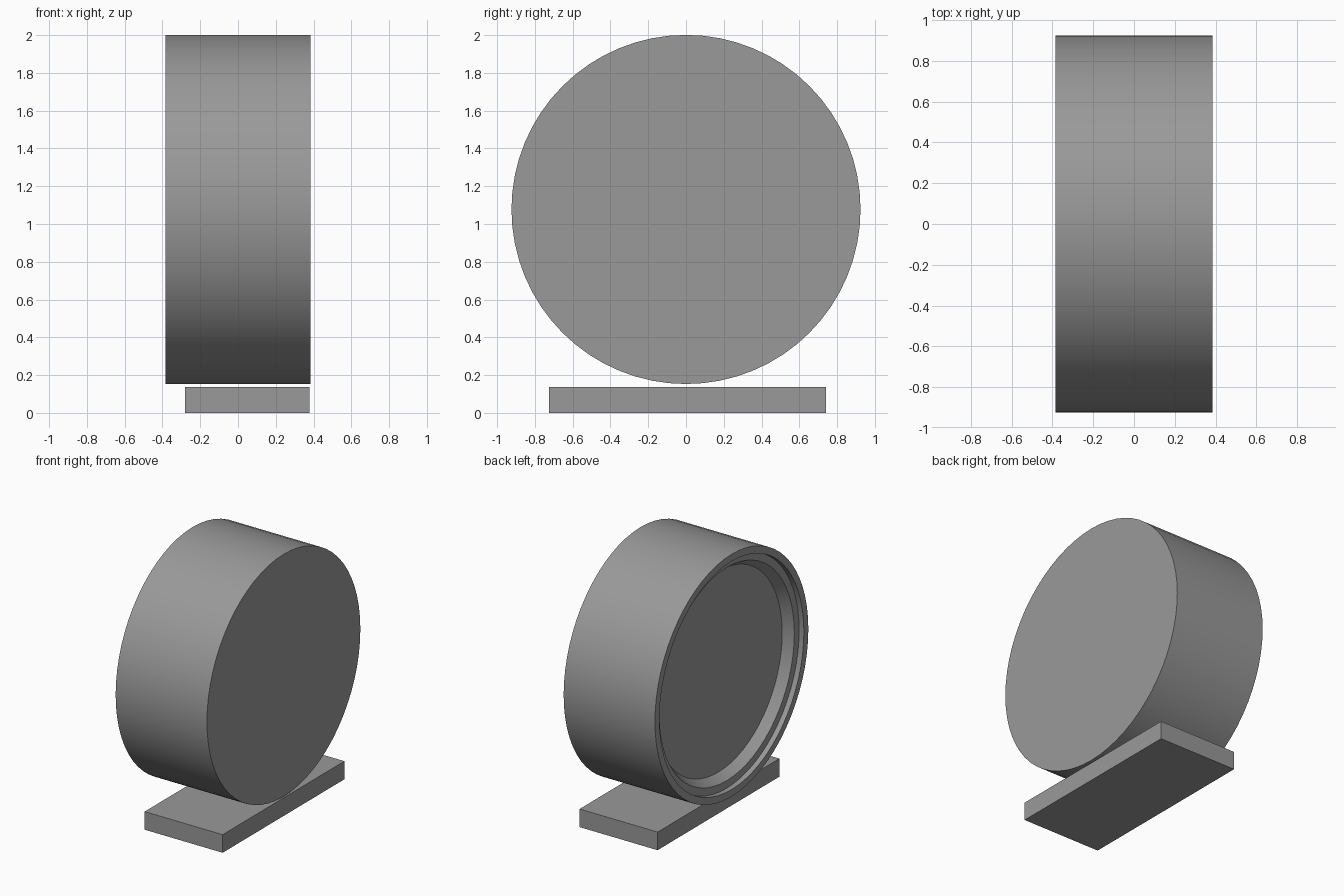
import bpy, bmesh, math
from mathutils import Matrix, Vector

cube = bpy.data.objects.get("Cube")
if cube:
    bpy.data.objects.remove(cube, do_unlink=True)

SEGMENTS = 64
CENTRE_Z = 1.077

grey = bpy.data.materials.new("mid_grey")
grey.use_nodes = True
grey.diffuse_color = (0.32, 0.32, 0.32, 1)
grey.node_tree.nodes["Principled BSDF"].inputs["Base Color"].default_value = (0.32, 0.32, 0.32, 1)


def add_object(name, bm):
    bmesh.ops.recalc_face_normals(bm, faces=bm.faces)
    mesh = bpy.data.meshes.new(name)
    bm.to_mesh(mesh)
    bm.free()
    mesh.materials.append(grey)
    obj = bpy.data.objects.new(name, mesh)
    bpy.context.collection.objects.link(obj)
    return obj


def lathe(name, profile):
    """Turn (x, radius) points around the x axis and cap both ends."""
    bm = bmesh.new()
    rings = []
    for x, r in profile:
        angles = [2 * math.pi * i / SEGMENTS for i in range(SEGMENTS)]
        rings.append([bm.verts.new((x, r * math.sin(a), r * math.cos(a))) for a in angles])
    for a, b in zip(rings, rings[1:]):
        for i in range(SEGMENTS):
            j = (i + 1) % SEGMENTS
            bm.faces.new((a[i], a[j], b[j], b[i]))
    bm.faces.new(rings[0])
    bm.faces.new(rings[-1])
    return add_object(name, bm)


# Drum: plain on one side, stepped lip and sloped dish on the other
drum = lathe("drum", [
    (0.385, 0.924),    # plain face
    (-0.385, 0.924),   # outer rim
    (-0.385, 0.87),    # inner rim
    (-0.345, 0.87),    # step
    (-0.345, 0.812),   # dish edge
    (-0.275, 0.766),   # dish floor
])
drum.location.z = CENTRE_Z
bpy.ops.object.select_all(action="DESELECT")
drum.select_set(True)
bpy.context.view_layer.objects.active = drum
bpy.ops.object.shade_smooth_by_angle(angle=math.radians(25))

# Flat base plate below the drum
low, high = Vector((-0.28, -0.725, 0)), Vector((0.378, 0.742, 0.138))
bm = bmesh.new()
bmesh.ops.create_cube(bm, size=1, matrix=Matrix.Translation((low + high) / 2)
                      @ Matrix.Diagonal((*(high - low), 1)))
add_object("base_plate", bm)
